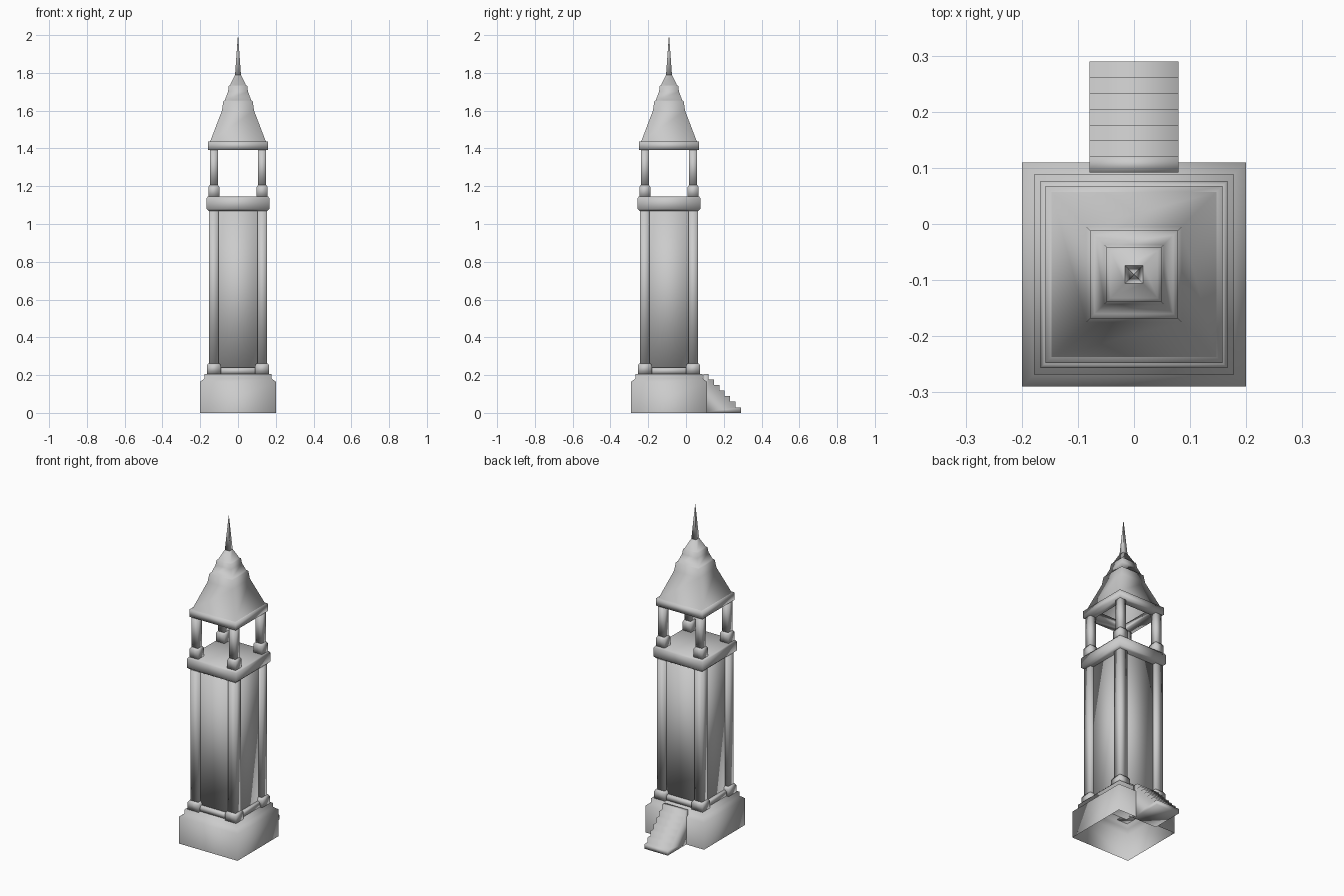
import bpy, bmesh

cube = bpy.data.objects.get("Cube")
if cube:
    bpy.data.objects.remove(cube, do_unlink=True)

CY = -0.09  # tower axis, offset by the stairs behind it

stone = bpy.data.materials.new("grey stone")
stone.use_nodes = True
stone.diffuse_color = (0.6, 0.6, 0.6, 1)
stone.node_tree.nodes["Principled BSDF"].inputs["Base Color"].default_value = (0.6, 0.6, 0.6, 1)


def finish(name, bm):
    bmesh.ops.recalc_face_normals(bm, faces=bm.faces)
    for f in bm.faces:
        f.smooth = True
    mesh = bpy.data.meshes.new(name)
    bm.to_mesh(mesh)
    bm.free()
    mesh.materials.append(stone)
    obj = bpy.data.objects.new(name, mesh)
    bpy.context.collection.objects.link(obj)
    return obj


def square_loft(name, profile, x=0, y=0, cap_top=True, cap_bottom=True, closed=False):
    """Stack square rings from (half width, height) pairs."""
    bm = bmesh.new()
    rings = [[bm.verts.new((x + sx * h, CY + y + sy * h, z))
              for sx, sy in ((-1, -1), (1, -1), (1, 1), (-1, 1))] for h, z in profile]
    pairs = list(zip(rings, rings[1:]))
    if closed:
        pairs.append((rings[-1], rings[0]))
    for a, b in pairs:
        for i in range(4):
            j = (i + 1) % 4
            bm.faces.new((a[i], a[j], b[j], b[i]))
    if cap_top and not closed:
        bm.faces.new(rings[-1])
    if cap_bottom and not closed:
        bm.faces.new(rings[0])
    return finish(name, bm)


# Stepped plinth, open underneath
square_loft("plinth", [(0.2, 0), (0.2, 0.165), (0.178, 0.182), (0.178, 0.207)], cap_bottom=False)
square_loft("plinth_rail", [(0.148, 0.207), (0.148, 0.232), (0.142, 0.24)])

# Shaft and gallery floor
square_loft("shaft", [(0.132, 0.207), (0.132, 1.08)])
square_loft("gallery_floor", [(0.155, 1.068), (0.167, 1.08), (0.167, 1.135), (0.16, 1.145)])

# Corner columns and belfry posts
for side, sx in (("right", -1), ("left", 1)):
    for end, sy in (("front", -1), ("back", 1)):
        tag = f"_{end}_{side}"
        cx, cy = sx * 0.128, sy * 0.128
        square_loft("column_foot" + tag, [(0.037, 0.207), (0.037, 0.25), (0.03, 0.262)], cx, cy)
        square_loft("column" + tag, [(0.026, 0.25), (0.026, 1.08)], cx, cy)
        square_loft("post_foot" + tag, [(0.029, 1.14), (0.029, 1.195), (0.022, 1.207)], cx, cy)
        square_loft("post" + tag, [(0.021, 1.2), (0.021, 1.4)], cx, cy)

# Hollow eave frame and tiered roof
square_loft("eave_frame", [(0.158, 1.393), (0.158, 1.438), (0.11, 1.438), (0.11, 1.393)], closed=True)
square_loft("roof", [(0.147, 1.438), (0.085, 1.6), (0.078, 1.65), (0.07, 1.655),
                     (0.053, 1.7), (0.049, 1.73), (0.042, 1.735), (0.016, 1.79)],
            cap_bottom=False)
square_loft("spire", [(0.016, 1.785), (0.0005, 2.0)])

# Stairs: one extruded zigzag, running down to the back
STEPS, TOP, START, END = 7, 0.207, 0.092, 0.29
profile = [(START, 0)]
for i in range(STEPS):
    z = TOP * (STEPS - i) / STEPS
    run = (END - START) / STEPS
    profile += [(START + run * i, z), (START + run * (i + 1), z)]
profile.append((END, 0))
bm = bmesh.new()
face = bm.faces.new([bm.verts.new((-0.079, y, z)) for y, z in profile])
moved = bmesh.ops.extrude_face_region(bm, geom=[face])["geom"]
bmesh.ops.translate(bm, vec=(0.158, 0, 0), verts=[v for v in moved if isinstance(v, bmesh.types.BMVert)])
finish("stairs", bm)
